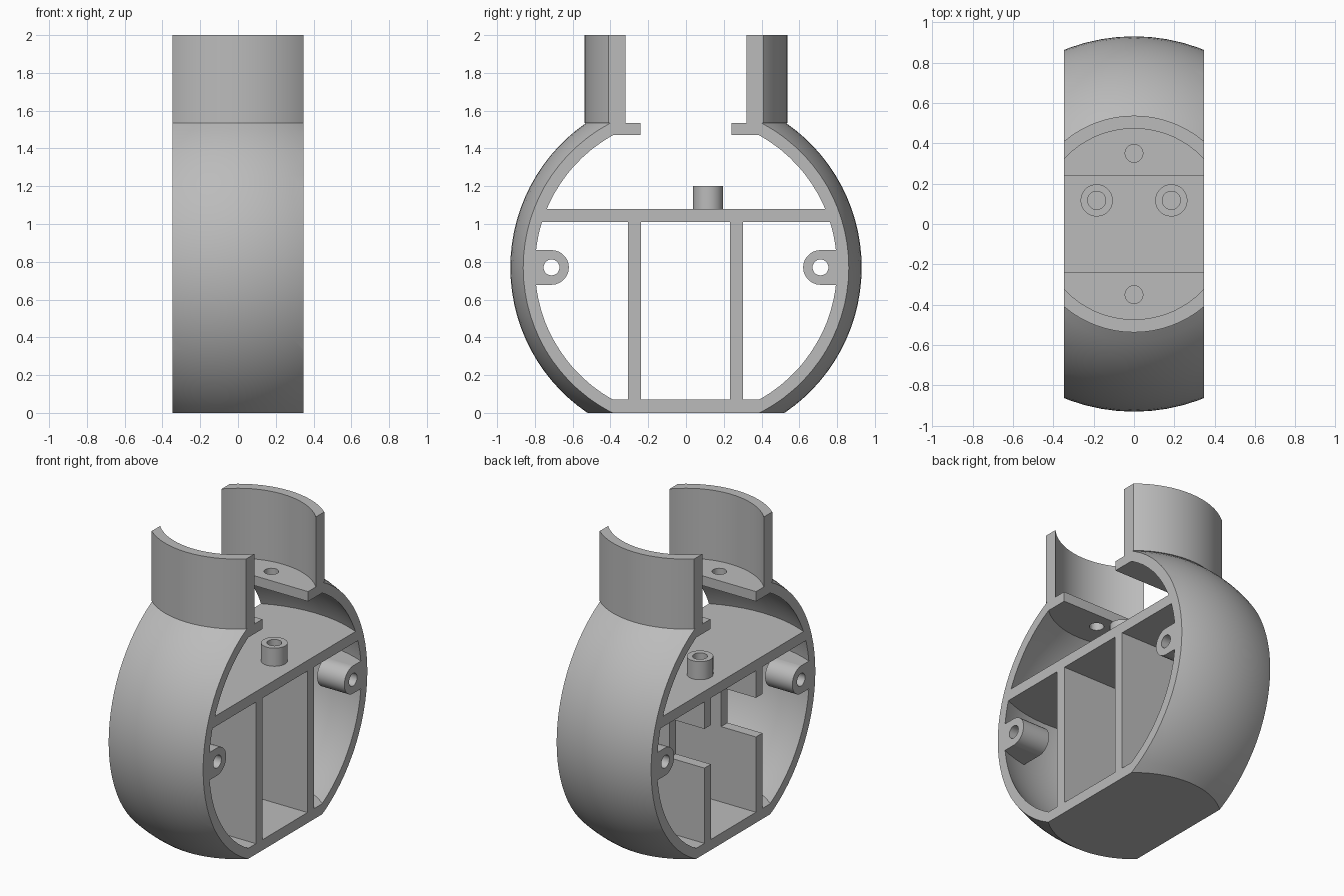
import bpy, bmesh, math
from mathutils import Matrix

if "Cube" in bpy.data.objects:
    bpy.data.objects.remove(bpy.data.objects["Cube"])

HALF = 0.347          # half width of the whole body
CZ = 0.77             # height of the sphere centre
R_OUT, R_IN = 0.93, 0.872

grey = bpy.data.materials.new("plain_grey")
grey.use_nodes = True
grey.diffuse_color = (0.5, 0.5, 0.5, 1)
grey.node_tree.nodes["Principled BSDF"].inputs["Base Color"].default_value = (0.5, 0.5, 0.5, 1)


def finish(name, bm):
    bmesh.ops.recalc_face_normals(bm, faces=bm.faces)
    mesh = bpy.data.meshes.new(name)
    bm.to_mesh(mesh)
    bm.free()
    mesh.materials.append(grey)
    ob = bpy.data.objects.new(name, mesh)
    bpy.context.collection.objects.link(ob)
    return ob


def box(name, x0, x1, y0, y1, z0, z1):
    bm = bmesh.new()
    m = Matrix.Translation(((x0 + x1) / 2, (y0 + y1) / 2, (z0 + z1) / 2))
    m = m @ Matrix.Diagonal((x1 - x0, y1 - y0, z1 - z0, 1))
    bmesh.ops.create_cube(bm, size=1, matrix=m)
    return finish(name, bm)


def cylinder(name, r, length, centre, along_x=False, sides=28):
    bm = bmesh.new()
    m = Matrix.Translation(centre)
    if along_x:
        m = m @ Matrix.Rotation(math.pi / 2, 4, 'Y')
    bmesh.ops.create_cone(bm, cap_ends=True, segments=sides, radius1=r,
                          radius2=r, depth=length, matrix=m)
    return finish(name, bm)


def lathe(name, profile, steps=72):
    bm = bmesh.new()
    vs = [bm.verts.new((r, 0, z)) for r, z in profile]
    es = [bm.edges.new(p) for p in zip(vs, vs[1:])]
    bmesh.ops.spin(bm, geom=vs + es, cent=(0, 0, 0), axis=(0, 0, 1),
                   angle=math.tau, steps=steps, use_duplicate=False)
    bmesh.ops.remove_doubles(bm, verts=bm.verts, dist=0.0005)
    return finish(name, bm)


def arc(radius, z0, z1, n=28):
    """Points on the sphere outline between two heights."""
    a0, a1 = math.asin((z0 - CZ) / radius), math.asin((z1 - CZ) / radius)
    angles = [a0 + (a1 - a0) * i / n for i in range(n + 1)]
    return [(radius * math.cos(a), CZ + radius * math.sin(a)) for a in angles]


def slab(name, radius, z0, z1, n=28):
    return lathe(name, [(0, z0)] + arc(radius, z0, z1, n) + [(0, z1)])


def combine(ob, other, op):
    mod = ob.modifiers.new("cut", 'BOOLEAN')
    mod.operation, mod.solver, mod.object = op, 'EXACT', other
    bpy.context.view_layer.objects.active = ob
    bpy.ops.object.modifier_apply(modifier=mod.name)
    bpy.data.objects.remove(other)


def trim(ob):
    combine(ob, box("side_trim", -HALF, HALF, -2, 2, -1, 3), 'INTERSECT')


def smooth(ob):
    bpy.ops.object.select_all(action='DESELECT')
    ob.select_set(True)
    bpy.context.view_layer.objects.active = ob
    bpy.ops.object.shade_smooth_by_angle(angle=math.radians(30))


# Round shell with flat base, ledge and neck
shell = lathe("shell", [(0, 0)] + arc(R_OUT, 0, 1.535)
              + [(0.537, 1.535), (0.537, 2), (0.473, 2), (0.473, 1.535), (0, 1.535)])
combine(shell, slab("cavity", R_IN, 0.07, 1.47), 'DIFFERENCE')
combine(shell, box("neck_slot", -1, 1, -0.24, 0.24, 1.4, 1.7), 'DIFFERENCE')
for y in (-0.35, 0.35):
    combine(shell, cylinder("ledge_hole", 0.044, 0.3, (0, y, 1.5)), 'DIFFERENCE')
trim(shell)
smooth(shell)

# Shelf across the cavity
shelf = slab("shelf", R_IN, 1.01, 1.08, 3)
trim(shelf)
smooth(shelf)

# Hollow pegs on the shelf
for side, x in (("left", 0.185), ("right", -0.185)):
    peg = cylinder("peg_" + side, 0.08, 0.12, (x, 0.117, 1.14))
    combine(peg, cylinder("peg_bore", 0.045, 0.2, (x, 0.117, 1.19)), 'DIFFERENCE')
    smooth(peg)

# Two upright walls with a notch on the right side
for side, y in (("front", -0.273), ("back", 0.268)):
    wall = box("wall_" + side, -HALF, HALF, y - 0.034, y + 0.034, 0.07, 1.01)
    combine(wall, box("wall_notch", -1, -0.09, y - 0.1, y + 0.1, 0.57, 0.83), 'DIFFERENCE')

# Screw lugs on the inside of the shell, at both open sides
LUG = 0.2
for end, sy in (("front", -1), ("back", 1)):
    for side, sx in (("left", 1), ("right", -1)):
        cx, cy = sx * (HALF - LUG / 2), sy * 0.712
        lug = cylinder("lug_%s_%s" % (end, side), 0.092, LUG, (cx, cy, CZ), True)
        root = sorted((cy, sy * 0.95))
        combine(lug, box("lug_root", cx - LUG / 2, cx + LUG / 2, root[0], root[1],
                         CZ - 0.092, CZ + 0.092), 'UNION')
        combine(lug, slab("lug_trim", 0.885, 0.3, 1.3), 'INTERSECT')
        combine(lug, cylinder("lug_bore", 0.042, 0.6, (cx, cy, CZ), True), 'DIFFERENCE')
        smooth(lug)
